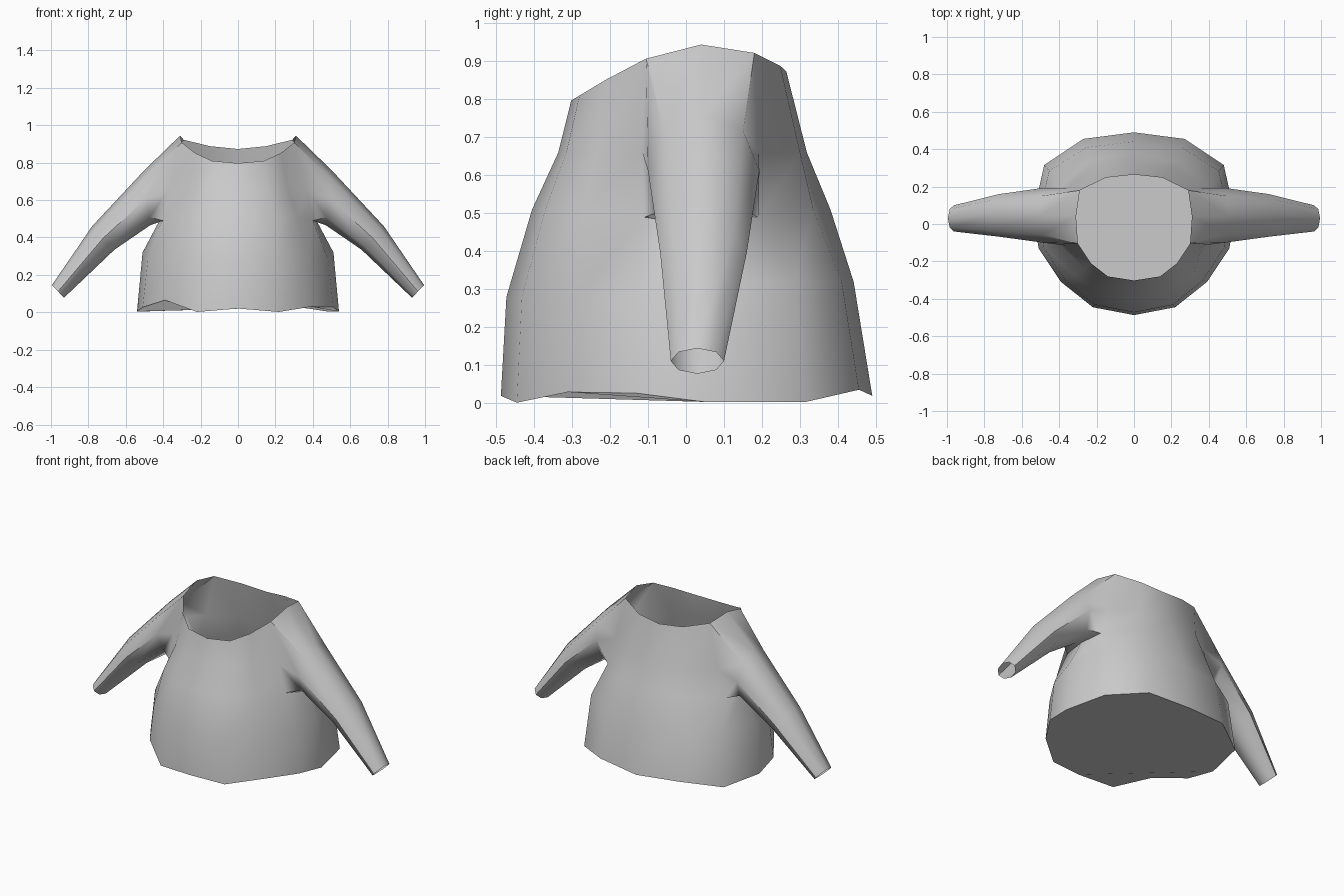
import bpy, bmesh, math

if "Cube" in bpy.data.objects:
    bpy.data.objects.remove(bpy.data.objects["Cube"])

# Half outlines of the torso, from front centre to back centre
hem = [(0, -.487, .02), (.22, -.445, .002), (.39, -.31, .03), (.51, -.13, .027),
       (.54, .05, .004), (.48, .315, .004), (.27, .455, .036), (0, .49, .02)]
belly = [(x * .945, y * (.97 if y < 0 else .9), .28 if y < 0 else .32) for x, y, z in hem]
chest_xy = [(0, -.405), (.19, -.37), (.32, -.27), (.40, -.11),
            (.42, .04), (.405, .19), (.24, .335), (0, .38)]
chest = [(x, y, .49 if 2 < i < 6 else .51) for i, (x, y) in enumerate(chest_xy)]
upper_xy = [(0, -.336), (.16, -.315), (.265, -.235), (.365, -.115),
            (.39, .04), (.355, .19), (.2, .30), (0, .318)]
upper = [(x, y, .66) for x, y in upper_xy]
neck = [(0, -.302, .797), (.14, -.28, .81), (.23, -.21, .852), (.30, -.105, .907),
        (.31, .04, .944), (.29, .18, .922), (.15, .248, .888), (0, .264, .873)]

bm = bmesh.new()


def full_ring(half):
    pts = half + [(-x, y, z) for x, y, z in half[-2:0:-1]]
    return [bm.verts.new(p) for p in pts]


def bridge(a, b, skip=()):
    n = len(a)
    for i in range(n):
        if i not in skip:
            bm.faces.new((a[i], a[(i + 1) % n], b[(i + 1) % n], b[i]))


# Torso, with armholes left open in the two upper bands
rings = [full_ring(h) for h in (hem, belly, chest, upper, neck)]
rings[0][12].co.z = .065
armholes = (3, 4, 9, 10)
for i in range(4):
    bridge(rings[i], rings[i + 1], armholes if i >= 2 else ())
bm.faces.new(rings[0][::-1])

# Sleeve sections: top x, z, bottom x, z, front y, back y
sections = [(.50, .76, .47, .465, -.10, .193),
            (.78, .46, .66, .335, -.068, .16),
            (.995, .145, .93, .078, -.04, .10)]
loop = [(4, 4), (4, 3), (3, 3), (2, 3), (2, 4), (2, 5), (3, 5), (4, 5)]
for side in (1, -1):
    prev = [rings[r][c if side == 1 else 14 - c] for r, c in loop]
    for tx, tz, bx, bz, fy, by in sections:
        cur = []
        for k in range(8):
            a = k * math.pi / 4
            u = (1 + math.cos(a)) / 2
            y = (fy + by) / 2 - math.sin(a) * (by - fy) / 2
            cur.append(bm.verts.new((side * (bx + (tx - bx) * u), y, bz + (tz - bz) * u)))
        bridge(prev, cur)
        prev = cur

bmesh.ops.recalc_face_normals(bm, faces=bm.faces[:])
mesh = bpy.data.meshes.new("sweater")
bm.to_mesh(mesh)
bm.free()
sweater = bpy.data.objects.new("sweater", mesh)
bpy.context.collection.objects.link(sweater)
bpy.context.view_layer.objects.active = sweater
sweater.select_set(True)
bpy.ops.object.shade_smooth_by_angle(angle=math.radians(50))
